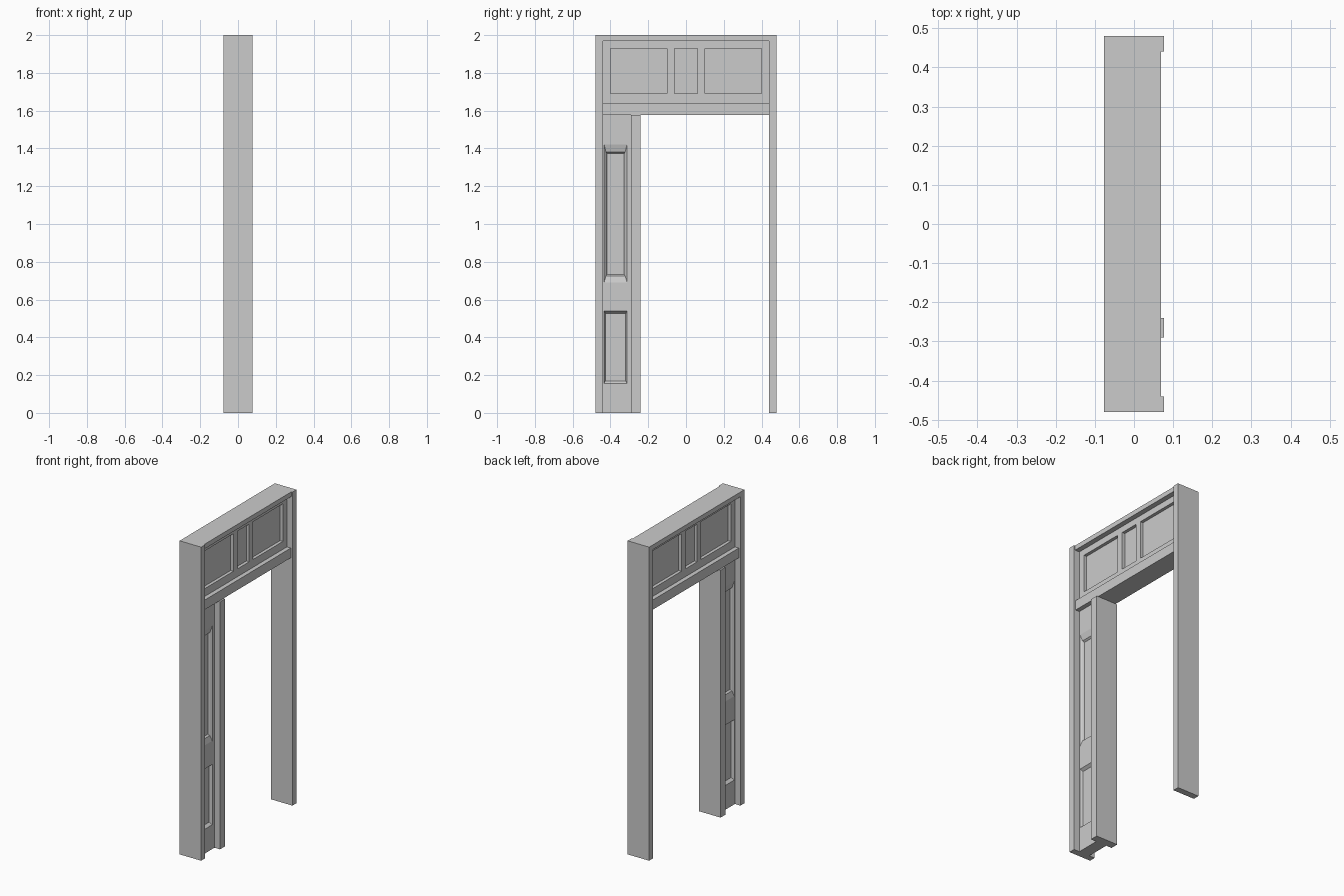
import bpy, bmesh
from mathutils import Matrix

if "Cube" in bpy.data.objects:
    bpy.data.objects.remove(bpy.data.objects["Cube"])

FIELD = 0.037    # half thickness of the recessed panelling
BACK = -0.076    # rear face of the frame
FRONT = 0.076    # front face of the posts


def finish(name, bm):
    bmesh.ops.recalc_face_normals(bm, faces=bm.faces)
    mesh = bpy.data.meshes.new(name)
    bm.to_mesh(mesh)
    bm.free()
    obj = bpy.data.objects.new(name, mesh)
    bpy.context.collection.objects.link(obj)
    return obj


def box(name, x0, x1, y0, y1, z0, z1):
    bm = bmesh.new()
    mat = (Matrix.Translation(((x0 + x1) / 2, (y0 + y1) / 2, (z0 + z1) / 2))
           @ Matrix.Diagonal((x1 - x0, y1 - y0, z1 - z0, 1)))
    bmesh.ops.create_cube(bm, size=1, matrix=mat)
    return finish(name, bm)


def panelling(name, cells):
    """Double-sided panelling; each cell is nested rings (x, y0, y1, z0, z1)."""
    bm = bmesh.new()
    for rings in cells:
        prev = None
        for x, y0, y1, z0, z1 in rings:
            ring = [bm.verts.new((x, y, z)) for y, z in
                    ((y0, z0), (y1, z0), (y1, z1), (y0, z1))]
            if prev:
                for i in range(4):
                    j = (i + 1) % 4
                    bm.faces.new((prev[i], prev[j], ring[j], ring[i]))
            prev = ring
        bm.faces.new(prev)
    bmesh.ops.remove_doubles(bm, verts=bm.verts, dist=1e-4)
    # outer edge back to the centre plane, then the mirrored rear half
    rim = [e for e in bm.edges if e.is_boundary]
    ext = bmesh.ops.extrude_edge_only(bm, edges=rim)
    for v in ext["geom"]:
        if isinstance(v, bmesh.types.BMVert):
            v.co.x = 0
    dup = bmesh.ops.duplicate(bm, geom=bm.verts[:] + bm.edges[:] + bm.faces[:])
    for v in dup["geom"]:
        if isinstance(v, bmesh.types.BMVert):
            v.co.x *= -1
    bmesh.ops.remove_doubles(bm, verts=bm.verts, dist=1e-4)
    bmesh.ops.recalc_face_normals(bm, faces=bm.faces)
    bmesh.ops.dissolve_limit(bm, angle_limit=0.01, verts=bm.verts, edges=bm.edges)
    return finish(name, bm)


# Outer posts, inner jamb post, top rail and the ledge under the header
box("left_post", BACK, FRONT, -0.48, -0.44, 0, 2)
box("right_post", BACK, FRONT, 0.44, 0.48, 0, 2)
box("inner_post", BACK, FRONT, -0.29, -0.24, 0, 1.578)
box("top_rail", BACK, 0.069, -0.44, 0.44, 1.97, 2)
box("header_ledge", -0.065, 0.065, -0.44, 0.44, 1.578, 1.64)

# Header with three recessed lights split by two mullions
GLASS = 0.017
lights = []
for c0, c1, y0, y1 in ((-0.44, -0.08, -0.40, -0.10),
                       (-0.08, 0.08, -0.06, 0.06),
                       (0.08, 0.44, 0.10, 0.40)):
    lights.append([(FIELD, c0, c1, 1.64, 1.97),
                   (FIELD, y0, y1, 1.69, 1.93),
                   (GLASS, y0, y1, 1.69, 1.93)])
panelling("header_panel", lights)

# Side jamb with a short lower panel and a tall upper panel
lower = [(FIELD, -0.44, -0.29, 0, 0.615),
         (FIELD, -0.434, -0.312, 0.155, 0.54),
         (0.020, -0.427, -0.319, 0.17, 0.527)]
upper = [(FIELD, -0.44, -0.29, 0.615, 1.578),
         (FIELD, -0.434, -0.312, 0.69, 1.422),
         (0.027, -0.424, -0.322, 0.725, 1.382),
         (0.016, -0.419, -0.327, 0.733, 1.374)]
panelling("side_panel", [lower, upper])
